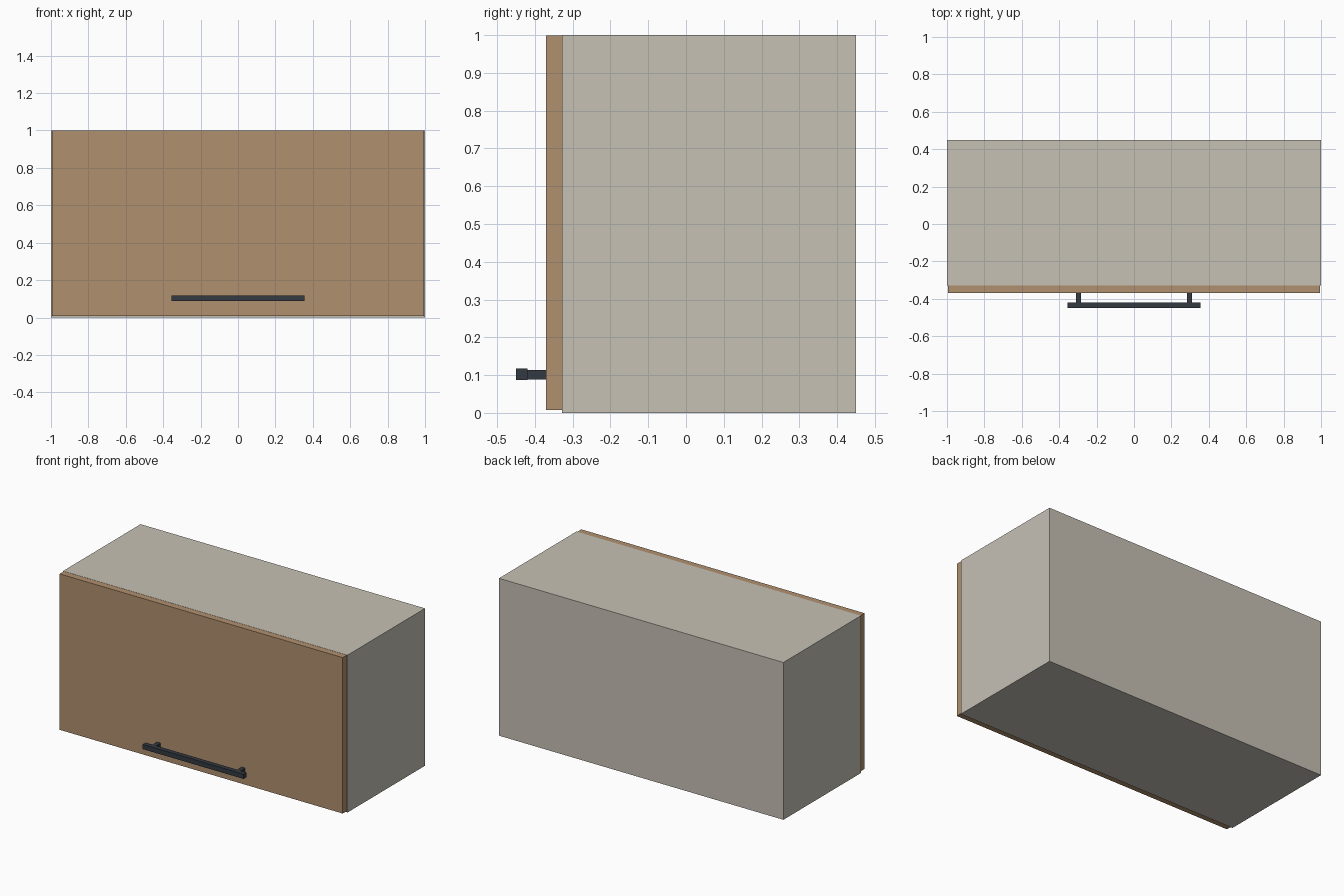
import bpy

if "Cube" in bpy.data.objects:
    bpy.data.objects.remove(bpy.data.objects["Cube"])


def material(name, rgb):
    m = bpy.data.materials.new(name)
    m.diffuse_color = (*rgb, 1.0)
    m.use_nodes = True
    m.node_tree.nodes["Principled BSDF"].inputs["Base Color"].default_value = m.diffuse_color
    return m


stone = material("warm grey", (0.565, 0.533, 0.462))
wood = material("light wood", (0.434, 0.279, 0.156))
dark = material("dark metal", (0.034, 0.042, 0.054))


def box(name, mat, x, y, z):
    """Box from (min, max) ranges on each axis."""
    center = [(a + b) / 2 for a, b in (x, y, z)]
    bpy.ops.mesh.primitive_cube_add(size=1, location=center)
    ob = bpy.context.object
    ob.name = name
    ob.scale = [b - a for a, b in (x, y, z)]
    bpy.ops.object.transform_apply(location=False, rotation=False, scale=True)
    ob.data.materials.append(mat)
    return ob


# Cabinet body
box("cabinet_body", stone, (-1, 1), (-0.328, 0.45), (0, 1))

# Lift-up door, with a small reveal at the sides and bottom
box("door", wood, (-0.995, 0.995), (-0.37, -0.328), (0.008, 0.999))

# Bar handle on two posts
box("handle_bar", dark, (-0.355, 0.355), (-0.45, -0.42), (0.087, 0.117))
for side, cx in (("left", -0.297), ("right", 0.297)):
    box(f"handle_post_{side}", dark, (cx - 0.0125, cx + 0.0125),
        (-0.42, -0.37), (0.089, 0.114))
